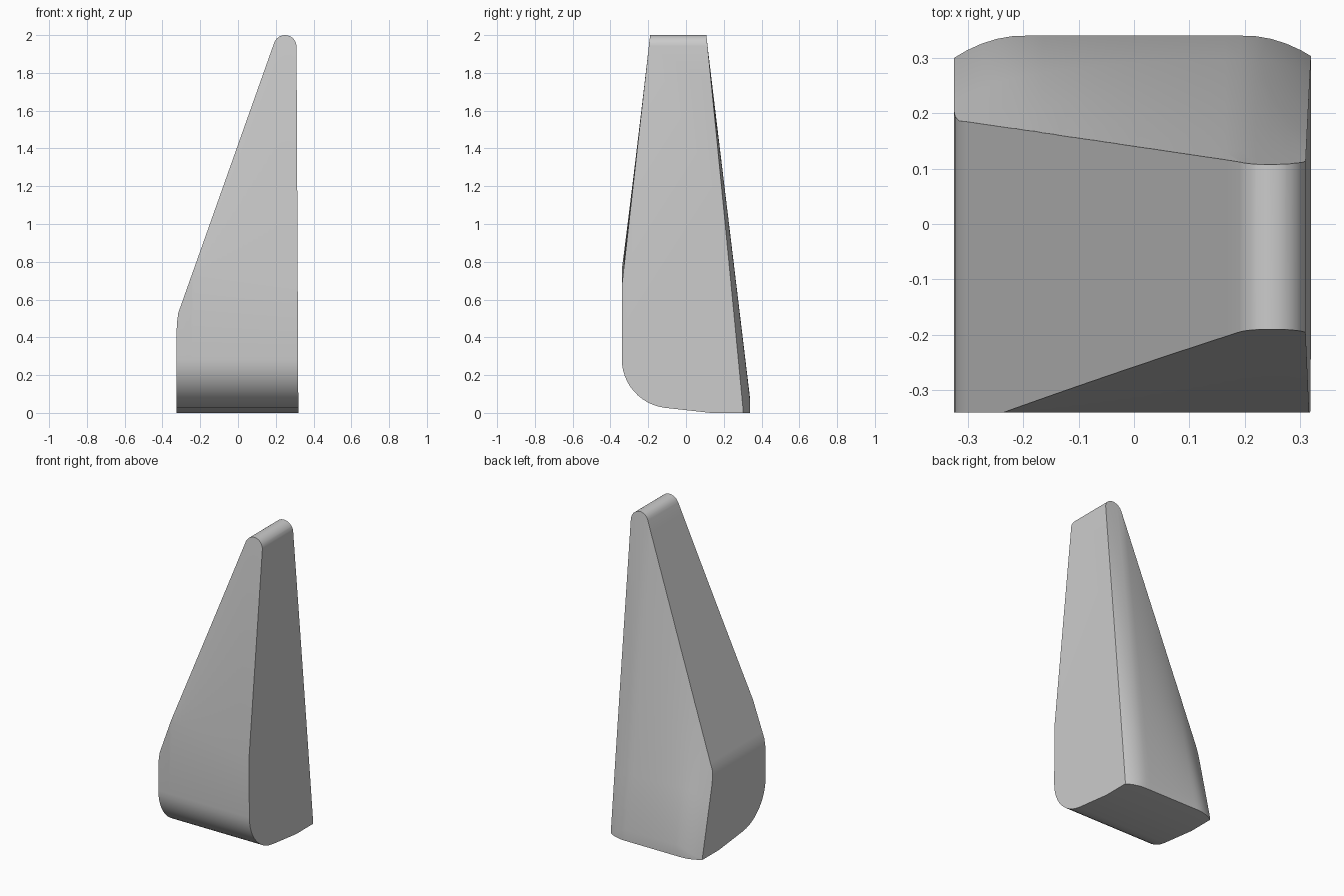
import bpy, bmesh
from math import sin, cos, pi

cube = bpy.data.objects.get("Cube")
if cube:
    bpy.data.objects.remove(cube, do_unlink=True)

grey = bpy.data.materials.new("plain grey")
grey.use_nodes = True
colour = (0.6, 0.6, 0.6, 1)
grey.diffuse_color = colour
grey.node_tree.nodes["Principled BSDF"].inputs["Base Color"].default_value = colour


def loft(name, rings):
    """Closed solid through matching rings of points."""
    bm = bmesh.new()
    rows = [[bm.verts.new(p) for p in ring] for ring in rings]
    n = len(rows[0])
    for a, b in zip(rows, rows[1:]):
        for i in range(n):
            j = (i + 1) % n
            bm.faces.new((a[i], a[j], b[j], b[i]))
    bm.faces.new(rows[0])
    bm.faces.new(rows[-1])
    bmesh.ops.recalc_face_normals(bm, faces=bm.faces)
    mesh = bpy.data.meshes.new(name)
    bm.to_mesh(mesh)
    bm.free()
    mesh.materials.append(grey)
    ob = bpy.data.objects.new(name, mesh)
    bpy.context.collection.objects.link(ob)
    return ob


# Wedge outline with a rounded tip, run from front to back
outline = [(0.32, -0.1), (-0.325, -0.1), (-0.325, 0.43), (-0.323, 0.48), (-0.316, 0.53)]
for k in range(13):
    a = pi * (0.89 - 0.87 * k / 12)
    outline.append((0.249 + 0.061 * cos(a), 1.939 + 0.061 * sin(a)))
body = loft("wedge_body", [[(x, y, z) for x, z in outline] for y in (-0.5, 0.5)])


def side_section(x):
    """Side outline at x: rounded front foot, tapered front and back."""
    foot = []
    for k in range(13):
        a = pi * (1.0 + 0.46 * k / 12)
        foot.append((-0.08 + 0.26 * cos(a), 0.285 + 0.26 * sin(a)))
    fold = 0.72 - 0.16 * x
    edge = max(abs(x) - 0.2, 0) / 0.125
    base = 0.34 - 0.04 * edge ** 2
    rim_x = min(x, 0.19)
    rim_y = 0.187 - 0.147 * (rim_x + 0.32)
    rim_z = 0.52 + 2.82 * (rim_x + 0.32)
    start = 0.07 * (1 - min(edge, 0.9))
    top = base - (base - rim_y) * (2.1 - start) / (rim_z - start)
    slope = (0.19 - 0.34) / (2 - fold)
    front = -0.34 - slope * (2.1 - fold)
    # The back face is split so that its twist stays smooth
    back = [(top + (base - top) * k / 6, 2.1 + (start - 2.1) * k / 6) for k in range(7)]
    pts = [(front, 2.1), (-0.34, fold)] + foot + [(0.13, 0), (base, 0)] + back[::-1]
    return [(x, y, z) for y, z in pts]


# Side shape that trims the wedge
stations = [-0.33 + 0.66 * k / 24 for k in range(25)]
trim = loft("side_trim", [side_section(x) for x in stations])
trim.hide_render = True

cut = body.modifiers.new("trim", "BOOLEAN")
cut.operation = "INTERSECT"
cut.solver = "EXACT"
cut.object = trim
bpy.context.view_layer.objects.active = body
bpy.ops.object.select_all(action="DESELECT")
body.select_set(True)
bpy.ops.object.modifier_apply(modifier=cut.name)
bpy.data.objects.remove(trim, do_unlink=True)

bpy.ops.object.shade_smooth_by_angle(angle=pi / 6)
